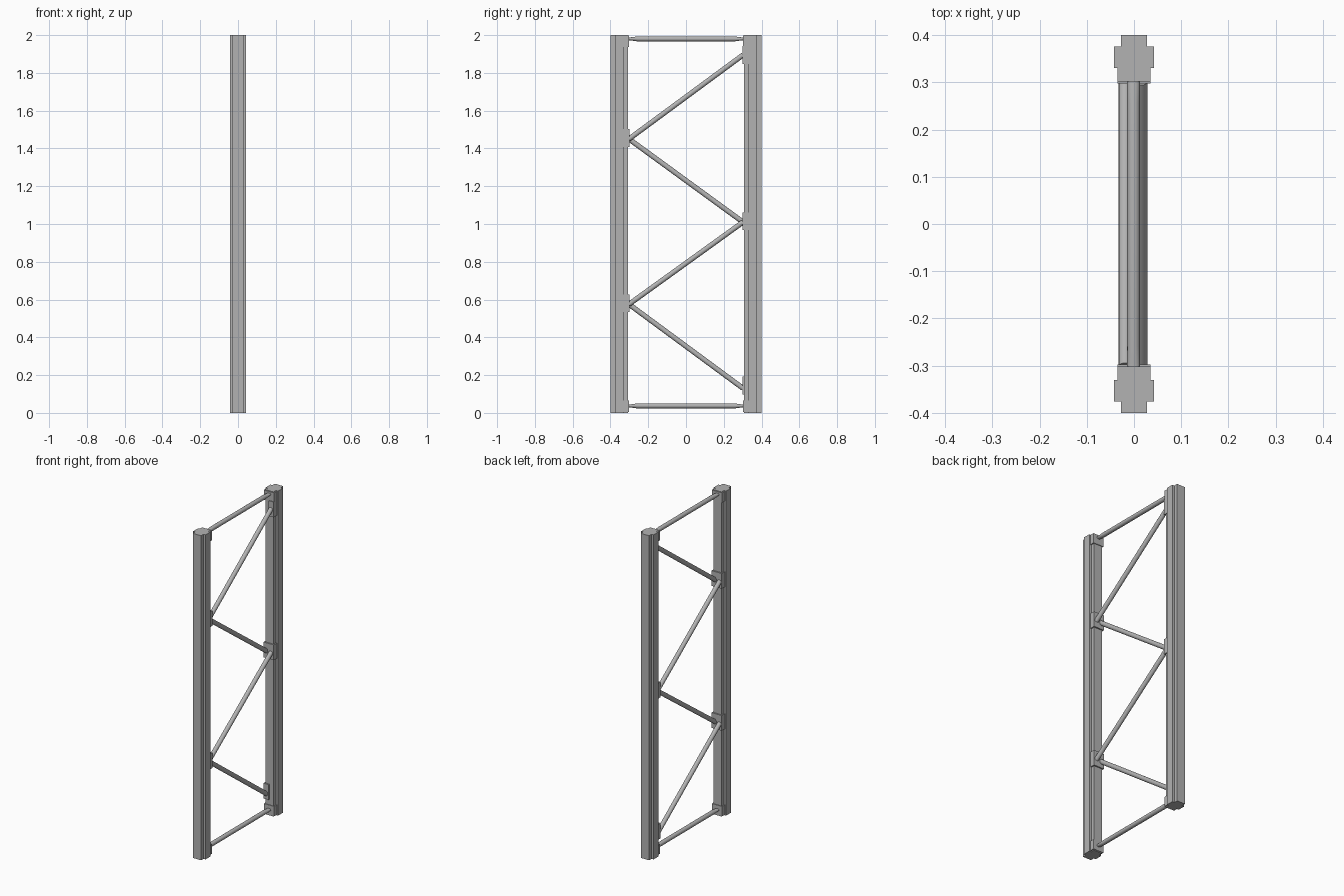
import bpy, bmesh, math
from mathutils import Vector

if "Cube" in bpy.data.objects:
    bpy.data.objects.remove(bpy.data.objects["Cube"])

steel = bpy.data.materials.new("galvanised_grey")
steel.use_nodes = True
grey = (0.45, 0.45, 0.45, 1)
steel.diffuse_color = grey
steel.node_tree.nodes["Principled BSDF"].inputs["Base Color"].default_value = grey


def finish(name, bm, smooth=False):
    bmesh.ops.recalc_face_normals(bm, faces=bm.faces)
    mesh = bpy.data.meshes.new(name)
    bm.to_mesh(mesh)
    bm.free()
    mesh.materials.append(steel)
    obj = bpy.data.objects.new(name, mesh)
    bpy.context.collection.objects.link(obj)
    if smooth:
        bpy.ops.object.select_all(action='DESELECT')
        obj.select_set(True)
        bpy.context.view_layer.objects.active = obj
        bpy.ops.object.shade_smooth_by_angle(angle=math.radians(40))
    return obj


def extrude_profile(name, points, side, z0, z1):
    """Extrude a plan profile upwards; side is the sign of y."""
    bm = bmesh.new()
    face = bm.faces.new([bm.verts.new((x, y * side, z0)) for x, y in points])
    top = bmesh.ops.extrude_face_region(bm, geom=[face])["geom"]
    verts = [v for v in top if isinstance(v, bmesh.types.BMVert)]
    bmesh.ops.translate(bm, verts=verts, vec=(0, 0, z1 - z0))
    return finish(name, bm)


def tube(name, start, end, radius, stations, sides=16):
    """Round tube; stations are (distance from start, flattening) pairs."""
    bm = bmesh.new()
    start, end = Vector(start), Vector(end)
    axis = (end - start).normalized()
    across = Vector((1, 0, 0))
    up = across.cross(axis)
    rings = []
    for dist, flat in stations:
        ring = []
        for i in range(sides):
            a = math.tau * i / sides
            offset = across * math.cos(a) + up * math.sin(a) * flat
            ring.append(bm.verts.new(start + axis * dist + offset * radius))
        rings.append(ring)
    for a, b in zip(rings, rings[1:]):
        for i in range(sides):
            j = (i + 1) % sides
            bm.faces.new((a[i], a[j], b[j], b[i]))
    bm.faces.new(rings[0])
    bm.faces.new(rings[-1])
    return finish(name, bm, True)


# Stepped upright columns
half = [(0.028, 0.40), (0.028, 0.376), (0.042, 0.376),
        (0.042, 0.33), (0.028, 0.33), (0.028, 0.306)]
outline = half + [(-x, y) for x, y in reversed(half)]
for side, label in ((-1, "front"), (1, "back")):
    extrude_profile(label + "_upright", outline, side, 0, 2)

# Wrap-around clips: full ones for two braces, half ones for a single brace
wrap = [(0.035, 0.33), (0.035, 0.298)]
inner = [(0.028, 0.33), (0.028, 0.306)]
full_clip = wrap + [(-x, y) for x, y in wrap[::-1] + inner] + inner[::-1]
half_clip = wrap + [(0, 0.298), (0, 0.306)] + inner[::-1]
left_clip = [(-x, y) for x, y in half_clip]
clips = [("lower_front_clip", full_clip, -1, 0.58),
         ("upper_front_clip", full_clip, -1, 1.455),
         ("middle_back_clip", full_clip, 1, 1.015),
         ("top_back_clip", half_clip, 1, 1.895),
         ("bottom_back_clip", left_clip, 1, 0.145)]
for name, shape, side, z in clips:
    extrude_profile(name, shape, side, z - 0.047, z + 0.047)

# Horizontal ties with flattened ends and their small clips
tie_clip = [(x, max(y, 0.302)) for x, y in full_clip]
span = 0.612
for z, clip_z, label in ((0.037, 0.035, "bottom"), (1.98, 1.967, "top")):
    tube(label + "_tie", (-0.001, -span / 2, z), (-0.001, span / 2, z), 0.0135,
         [(0, 0.55), (0.012, 0.6), (0.05, 1),
          (span - 0.05, 1), (span - 0.012, 0.6), (span, 0.55)])
    for side, where in ((-1, "front"), (1, "back")):
        extrude_profile(f"{label}_{where}_tie_clip", tie_clip, side,
                        clip_z - 0.03, clip_z + 0.03)

# Zigzag braces, running side by side in two planes
levels = [0.13, 0.575, 1.01, 1.45, 1.895]
for i, (low, high) in enumerate(zip(levels, levels[1:])):
    falling = i % 2 == 0
    x = -0.019 if falling else 0.015
    y = 0.302 if falling else -0.302
    a, b = Vector((x, y, low)), Vector((x, -y, high))
    tube(f"diagonal_brace_{i + 1}", a, b, 0.0135, [(0, 1), ((b - a).length, 1)])
